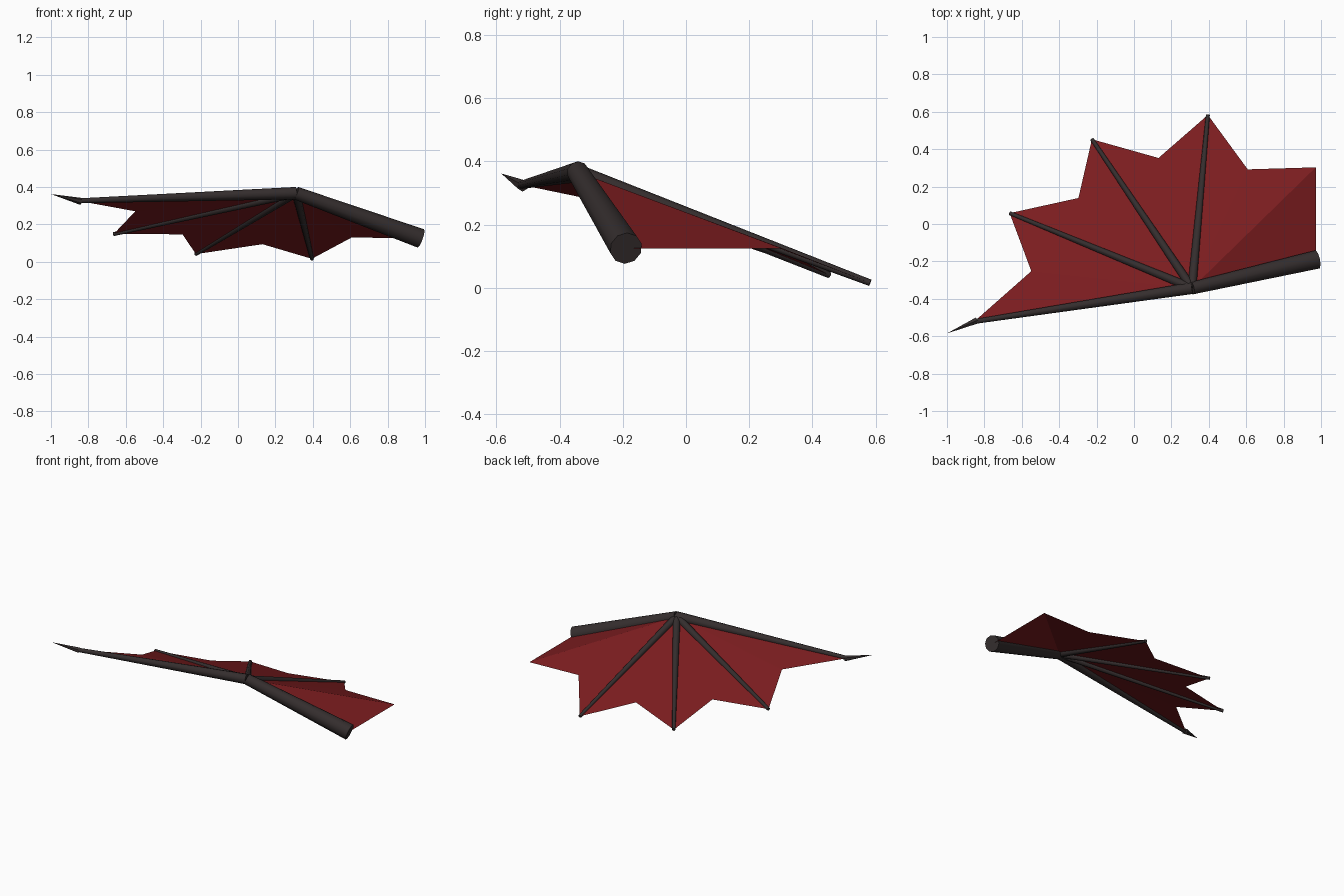
import bpy
import bmesh
from mathutils import Vector

if "Cube" in bpy.data.objects:
    bpy.data.objects.remove(bpy.data.objects["Cube"])


def material(name, color):
    m = bpy.data.materials.new(name)
    m.diffuse_color = color
    m.use_nodes = True
    m.node_tree.nodes["Principled BSDF"].inputs["Base Color"].default_value = m.diffuse_color
    return m


bone_mat = material("dark_bone", (0.035, 0.027, 0.027, 1))
skin_mat = material("red_membrane", (0.20, 0.012, 0.014, 1))


def taper(name, a, b, r1, r2, sides):
    """Tapered rod from a to b."""
    a, b = Vector(a), Vector(b)
    d = b - a
    bpy.ops.mesh.primitive_cone_add(vertices=sides, radius1=r1, radius2=r2,
                                    depth=d.length, location=(a + b) / 2,
                                    rotation=d.to_track_quat('Z', 'Y').to_euler())
    ob = bpy.context.object
    ob.name = name
    ob.data.materials.append(bone_mat)
    bpy.ops.object.shade_smooth_by_angle(angle=0.9)
    return ob


shoulder = (0.977, -0.19, 0.125)
wrist = (0.31, -0.343, 0.367)
lead_tip = (-0.855, -0.522, 0.326)
tips = [(-0.665, 0.058, 0.148), (-0.225, 0.453, 0.041), (0.395, 0.583, 0.016)]

# Arm, leading bone and claw
taper("upper_arm", shoulder, wrist, 0.052, 0.035, 10)
taper("leading_bone", wrist, lead_tip, 0.033, 0.013, 10)
taper("claw", (-0.84, -0.516, 0.323), (-1.0, -0.585, 0.362), 0.019, 0, 6)

# Finger bones fanning from the wrist
for i, tip in enumerate(tips):
    taper(f"finger_{i + 1}", wrist, tip, 0.024, 0.0105, 8)

# Scalloped membrane, a fan of flat triangles around the wrist
rim = [lead_tip, (-0.549, -0.252, 0.27),
       tips[0], (-0.297, 0.139, 0.147),
       tips[1], (0.131, 0.353, 0.094),
       tips[2], (0.608, 0.292, 0.13),
       (0.972, 0.303, 0.125), (0.972, -0.19, 0.125)]
bm = bmesh.new()
hub = bm.verts.new(wrist)
ring = [bm.verts.new(p) for p in rim]
for p, q in zip(ring, ring[1:]):
    bm.faces.new((hub, q, p))
bmesh.ops.recalc_face_normals(bm, faces=bm.faces)
if sum(f.normal.z for f in bm.faces) < 0:
    bmesh.ops.reverse_faces(bm, faces=bm.faces)
mesh = bpy.data.meshes.new("wing_membrane")
bm.to_mesh(mesh)
bm.free()
mesh.materials.append(skin_mat)
membrane = bpy.data.objects.new("wing_membrane", mesh)
bpy.context.collection.objects.link(membrane)
